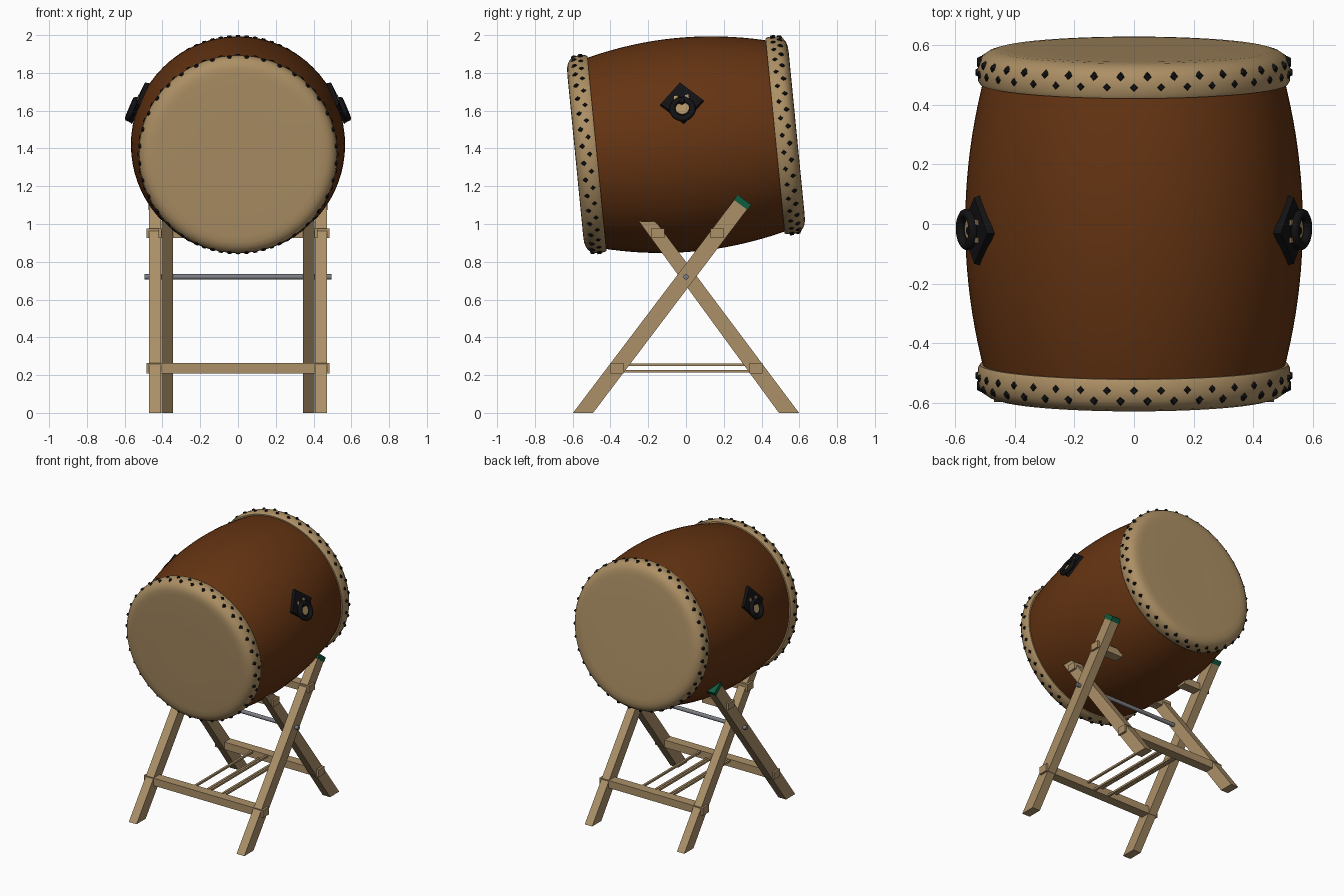
import bpy, bmesh, math
from mathutils import Matrix, Vector

if "Cube" in bpy.data.objects:
    bpy.data.objects.remove(bpy.data.objects["Cube"])


def material(name, r, g, b):
    m = bpy.data.materials.new(name)
    m.use_nodes = True
    m.diffuse_color = (r, g, b, 1)
    m.node_tree.nodes["Principled BSDF"].inputs["Base Color"].default_value = (r, g, b, 1)
    return m


BROWN = material("barrel brown", .13, .034, .006)
HIDE = material("drum hide", .42, .28, .13)
WOOD = material("stand wood", .41, .28, .14)
BLACK = material("black iron", .006, .006, .007)
GREEN = material("green cap", .005, .11, .05)
STEEL = material("grey steel", .2, .21, .23)

# Drum frame: local y is the drum axis, tilted so the back end is higher
DRUM = Matrix.Translation((0, 0, 1.42)) @ Matrix.Rotation(math.radians(5.6), 4, 'X')


def finish(name, bm, mat, matrix=None, smooth=False):
    bmesh.ops.recalc_face_normals(bm, faces=bm.faces)
    mesh = bpy.data.meshes.new(name)
    bm.to_mesh(mesh)
    bm.free()
    mesh.materials.append(mat)
    ob = bpy.data.objects.new(name, mesh)
    bpy.context.collection.objects.link(ob)
    if matrix:
        ob.matrix_world = matrix
    if smooth:
        bpy.ops.object.select_all(action='DESELECT')
        ob.select_set(True)
        bpy.context.view_layer.objects.active = ob
        bpy.ops.object.shade_smooth_by_angle(angle=math.radians(40))
    return ob


def lathe(name, profile, mat, matrix, steps=72):
    """Turn (axial, radius) points around the local y axis."""
    bm = bmesh.new()
    pts = [bm.verts.new((0, a, r)) for a, r in profile]
    edges = [bm.edges.new(p) for p in zip(pts, pts[1:])]
    bmesh.ops.spin(bm, geom=pts + edges, cent=(0, 0, 0), axis=(0, 1, 0),
                   angle=math.tau, steps=steps, use_duplicate=False)
    bmesh.ops.remove_doubles(bm, verts=bm.verts, dist=1e-4)
    return finish(name, bm, mat, matrix, True)


def prism(name, outline, x0, x1, mat):
    """Extrude a (y, z) outline from x0 to x1."""
    bm = bmesh.new()
    face = bm.faces.new([bm.verts.new((x0, y, z)) for y, z in outline])
    new = bmesh.ops.extrude_face_region(bm, geom=[face])["geom"]
    bmesh.ops.translate(bm, vec=(x1 - x0, 0, 0),
                        verts=[v for v in new if isinstance(v, bmesh.types.BMVert)])
    return finish(name, bm, mat)


def bar(name, y, z, w, h, x0, x1, mat):
    w, h = w / 2, h / 2
    return prism(name, [(y - w, z - h), (y + w, z - h), (y + w, z + h), (y - w, z + h)], x0, x1, mat)


def cone(name, sides, r1, r2, depth, mat, matrix, smooth=False):
    bm = bmesh.new()
    bmesh.ops.create_cone(bm, cap_ends=True, segments=sides, radius1=r1, radius2=r2, depth=depth)
    return finish(name, bm, mat, matrix, smooth)


# Barrel shell
rows = [-.5 + i / 20 for i in range(21)]
lathe("barrel", [(a, .567 - .26 * a * a) for a in rows], BROWN, DRUM)

# Hide heads with folded bands and two staggered rows of studs
head = [(.474, .495), (.474, .518), (.485, .524), (.52, .526), (.548, .521),
        (.567, .508), (.58, .489), (.587, .465), (.589, .43), (.588, .2), (.588, 0)]
for label, s in (("front", -1), ("back", 1)):
    lathe(label + "_head", [(s * a, r) for a, r in head], HIDE, DRUM)
    bm = bmesh.new()
    for row, (a, r) in enumerate(((.512, .525), (.546, .522))):
        for i in range(36):
            turn = Matrix.Rotation(math.tau * (i + row / 2) / 36, 4, 'Y')
            bmesh.ops.create_cone(bm, cap_ends=True, segments=4, radius1=.017, radius2=.01,
                                  depth=.014, matrix=turn @ Matrix.Translation((0, s * a, r)))
    finish(label + "_studs", bm, BLACK, DRUM)

# Side handles: diamond plate, hanging ring and inlays
for side, s in (("left", 1), ("right", -1)):
    base = DRUM @ Matrix.Rotation(s * math.radians(67), 4, 'Y') @ Matrix.Translation((0, 0, .567))

    def at(down, along, out):
        return base @ Matrix.Translation((s * down, along, out))

    cone(side + "_handle_plate", 4, .118, .112, .024, BLACK, at(0, 0, .004))
    bpy.ops.mesh.primitive_torus_add(major_radius=.054, minor_radius=.016,
                                     major_segments=32, minor_segments=10)
    ring = bpy.context.object
    ring.name = side + "_handle_ring"
    ring.data.materials.append(BLACK)
    ring.matrix_world = at(.045, 0, .024)
    bpy.ops.object.shade_smooth_by_angle(angle=math.radians(60))
    cone(side + "_handle_inlay", 24, .036, .036, .006, HIDE, at(.036, 0, .018))
    cone(side + "_handle_boss", 16, .02, .014, .03, BLACK, at(0, 0, .025), True)
    for k, along in enumerate((-.03, .03)):
        bm = bmesh.new()
        bmesh.ops.create_cube(bm, size=1, matrix=Matrix.Diagonal((.022, .018, .005, 1)))
        finish(f"{side}_handle_mark_{k}", bm, HIDE, at(-.025, along, .018))

# Crossed legs: outer pair rises to the back, inner pair rises to the front
FOOT, CROSS, HALF = .545, .72, .0425
up = Vector((FOOT, CROSS)).normalized()
across = Vector((up.y, -up.x)) * HALF
tip = Vector((.307, CROSS + .307 * CROSS / FOOT))
foot_half = HALF / up.y
for side, s in (("left", 1), ("right", -1)):
    prism(side + "_outer_leg", [(-FOOT - foot_half, 0), (-FOOT + foot_half, 0),
                                tip + across, tip - across], s * .407, s * .47, WOOD)
    rim, low, high = across * 1.05, tip - up * .03, tip + up * .004
    prism(side + "_leg_cap", [low - rim, low + rim, high + rim, high - rim],
          s * .404, s * .473, GREEN)
    prism(side + "_inner_leg", [(FOOT - foot_half, 0), (FOOT + foot_half, 0),
                                (-.15, 1.0), (-.165, 1.012), (-.25, 1.015)],
          s * .345, s * .405, WOOD)
    # Short rests under the drum
    bar(side + "_back_rest", .165, .95, .07, .05, s * .27, s * .485, WOOD)
    bar(side + "_front_rest", -.15, .95, .07, .05, s * .27, s * .42, WOOD)

# Lower stretchers, rack rods and pivot rod
bar("front_stretcher", -.367, .237, .07, .055, -.485, .485, WOOD)
bar("back_stretcher", .37, .237, .07, .055, -.42, .42, WOOD)
for i in range(5):
    z = .22 if i % 2 else .254
    x = (i - 2) * .06
    bar(f"rack_rod_{i}", 0, z, .7, .014, x - .008, x + .008, WOOD)
cone("pivot_rod", 16, .014, .014, .99, STEEL,
     Matrix.Translation((0, 0, CROSS)) @ Matrix.Rotation(math.pi / 2, 4, 'Y'), True)
